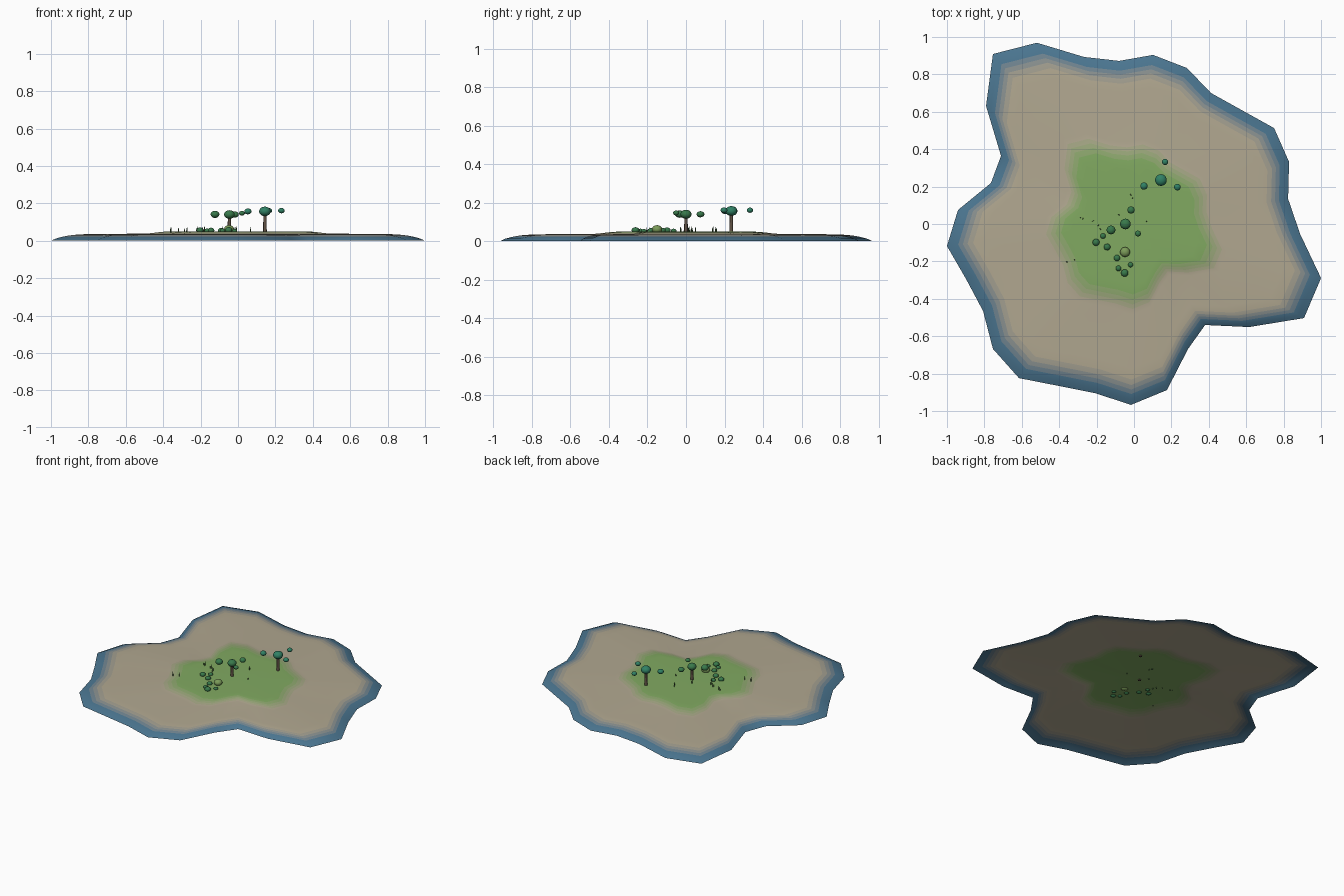
import bpy, bmesh, random
from mathutils import Matrix, Vector

if "Cube" in bpy.data.objects:
    bpy.data.objects.remove(bpy.data.objects["Cube"])

random.seed(4)

# Shoreline, read clockwise from the top view
SHORE = [(-.754, .909), (-.519, .969), (-.267, .893), (-.08, .872), (.102, .904), (.283, .834),
         (.412, .70), (.749, .513), (.829, .332), (.824, .134), (.888, -.053), (1, -.289),
         (.909, -.503), (.615, -.551), (.38, -.54), (.289, -.668), (.176, -.888), (-.016, -.967),
         (-.209, -.904), (-.401, -.866), (-.615, -.824), (-.754, -.668), (-.807, -.465),
         (-.898, -.294), (-1, -.118), (-.941, .075), (-.765, .219), (-.711, .364), (-.791, .631)]
WATER, SAND, GRASS = (.07, .18, .28), (.44, .39, .28), (.22, .40, .12)


def material(name, rgb):
    m = bpy.data.materials.new(name)
    m.diffuse_color = (*rgb, 1)
    m.use_nodes = True
    m.node_tree.nodes["Principled BSDF"].inputs["Base Color"].default_value = m.diffuse_color
    return m


def mix(a, b, t):
    return tuple(p + (q - p) * t for p, q in zip(a, b))


def finish(bm, name, mats, smooth=True):
    me = bpy.data.meshes.new(name)
    for f in bm.faces:
        f.smooth = smooth
    bm.to_mesh(me)
    bm.free()
    for m in mats:
        me.materials.append(m)
    ob = bpy.data.objects.new(name, me)
    bpy.context.collection.objects.link(ob)
    return ob


# Island: open shell of shrinking shoreline rings, coloured band by band
# (scale, height, colour of the band inside this ring)
RINGS = [(1, 0, WATER), (.97, .013, WATER), (.94, .021, mix(WATER, SAND, .25)),
         (.915, .026, mix(WATER, SAND, .5)), (.89, .030, mix(WATER, SAND, .8)),
         (.86, .033, SAND), (.80, .036, SAND), (.50, .038, SAND),
         (.47, .040, mix(SAND, GRASS, .25)), (.445, .043, mix(SAND, GRASS, .5)),
         (.42, .046, mix(SAND, GRASS, .75)), (.39, .049, GRASS), (.34, .050, GRASS)]
bm = bmesh.new()
loops = [[bm.verts.new((x * s, y * s, z)) for x, y in SHORE] for s, z, _ in RINGS]
centre = bm.verts.new((0, 0, .050))
n = len(SHORE)
for k, ring in enumerate(loops):
    for i in range(n):
        j = (i + 1) % n
        if k + 1 < len(loops):
            inner = loops[k + 1]
            f = bm.faces.new((ring[j], ring[i], inner[i], inner[j]))
        else:
            f = bm.faces.new((ring[j], ring[i], centre))
        f.material_index = k
finish(bm, "island_ground", [material(f"ground_band_{k}", r[2]) for k, r in enumerate(RINGS)])

teal = material("teal_leaves", (.03, .22, .13))
green = material("green_leaves", (.04, .19, .07))
olive = material("olive_leaves", (.20, .33, .10))
bark = material("bark", (.12, .085, .06))
blade_mat = material("grass_blade", (.05, .12, .04))


def blob(name, x, y, z, r, mat, flat=.8):
    bm = bmesh.new()
    bmesh.ops.create_uvsphere(bm, u_segments=14, v_segments=9, radius=r)
    bmesh.ops.transform(bm, verts=bm.verts,
                        matrix=Matrix.Translation((x, y, z)) @ Matrix.Diagonal((1, 1, flat, 1)))
    return finish(bm, name, [mat])


def trunk(name, x, y, top):
    bm = bmesh.new()
    bmesh.ops.create_cone(bm, cap_ends=True, segments=8, radius1=.010, radius2=.008, depth=top - .045,
                          matrix=Matrix.Translation((x, y, (top + .045) / 2)))
    ob = finish(bm, name, [bark])
    for p in ob.data.polygons:
        p.use_smooth = len(p.vertices) == 4


# Trees: a trunk, a main crown and three outlying leaf clumps
TREES = [((.144, .235, .157, .032), teal,
          [(.053, .203, .157, .020), (.166, .332, .161, .017), (.232, .197, .161, .018)]),
         ((-.046, 0, .140, .029), green,
          [(-.016, .075, .140, .020), (-.123, -.032, .141, .024), (.021, -.051, .147, .016)])]
for t, (crown, mat, clumps) in enumerate(TREES, 1):
    trunk(f"tree_{t}_trunk", crown[0], crown[1], crown[2])
    blob(f"tree_{t}_crown", *crown, mat)
    for c, clump in enumerate(clumps, 1):
        blob(f"tree_{t}_clump_{c}", *clump, mat)

# Low bushes
blob("main_bush", -.048, -.150, .062, .027, olive)
BUSHES = [(-.203, -.098, .019), (-.144, -.123, .018), (-.166, -.064, .015), (-.091, -.182, .017),
          (-.018, -.218, .014), (-.083, -.237, .015), (-.050, -.262, .020)]
for i, (x, y, r) in enumerate(BUSHES, 1):
    blob(f"bush_{i}", x, y, .042 + r * .75, r, green)

# Thin grass tufts
TUFTS = [(-.283, .035), (-.275, .028), (-.22, .015), (-.19, -.008), (-.178, -.027), (-.016, .155),
         (-.008, .138), (-.36, -.20), (-.318, -.19), (-.08, .05), (.065, .016)]
bm = bmesh.new()
for x, y in TUFTS:
    for _ in range(2):
        h = random.uniform(.022, .034)
        px, py = x + random.uniform(-.004, .004), y + random.uniform(-.004, .004)
        bmesh.ops.create_cone(bm, cap_ends=True, segments=4, radius1=.003, radius2=.0008, depth=h,
                              matrix=Matrix.Translation((px, py, .044 + h / 2)))
finish(bm, "grass_blades", [blade_mat], smooth=False)
